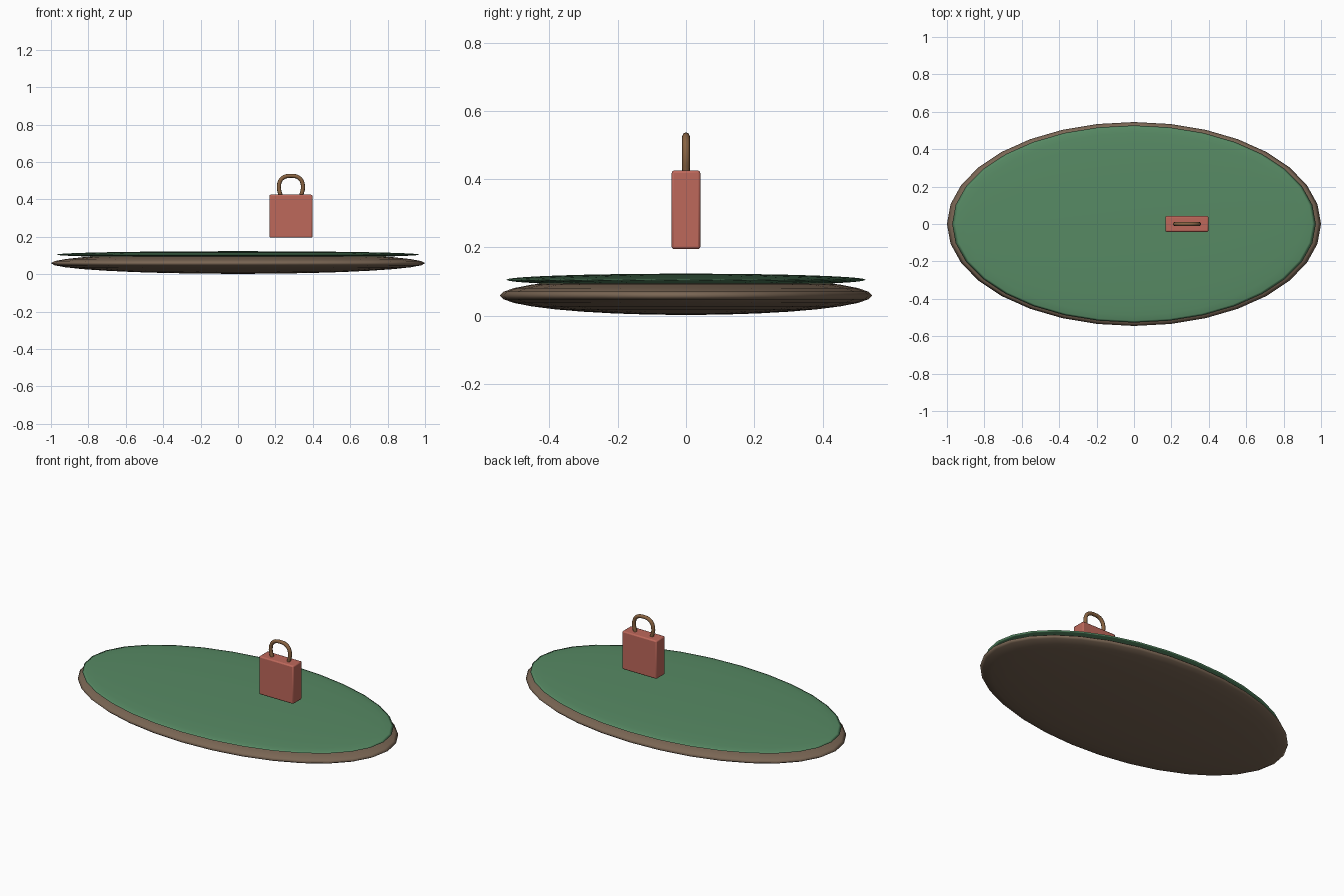
import bpy, math

if "Cube" in bpy.data.objects:
    bpy.data.objects.remove(bpy.data.objects["Cube"])


def material(name, rgb):
    """Flat material from an sRGB colour (0-255)."""
    m = bpy.data.materials.new(name)
    lin = [((c / 255 + 0.055) / 1.055) ** 2.4 for c in rgb]
    m.diffuse_color = (*lin, 1)
    m.use_nodes = True
    m.node_tree.nodes["Principled BSDF"].inputs["Base Color"].default_value = m.diffuse_color
    return m


EARTH = material("earth_brown", (122, 102, 84))
GRASS = material("grass_green", (87, 138, 100))
RED = material("brick_red", (190, 104, 91))
LEATHER = material("handle_brown", (138, 100, 66))


def disc(name, z, radii, mat):
    """Flattened smooth sphere."""
    bpy.ops.mesh.primitive_uv_sphere_add(segments=32, ring_count=16, location=(0, 0, z))
    ob = bpy.context.object
    ob.name = name
    ob.scale = radii
    bpy.ops.object.transform_apply(location=False, rotation=False, scale=True)
    bpy.ops.object.shade_smooth()
    ob.data.materials.append(mat)


# ground: brown base with a thin grass layer on top
disc("ground_base", 0.059, (1.0, 0.545, 0.057), EARTH)
disc("grass_layer", 0.105, (0.972, 0.527, 0.018), GRASS)

# bag body: softly bevelled box
BAG_X = 0.283
bpy.ops.mesh.primitive_cube_add(size=1, location=(BAG_X, 0, 0.31))
bag = bpy.context.object
bag.name = "bag_body"
bag.scale = (0.23, 0.084, 0.23)
bpy.ops.object.transform_apply(location=False, rotation=False, scale=True)
bag.data.materials.append(RED)
bevel = bag.modifiers.new("soft_edges", 'BEVEL')
bevel.width = 0.007
bevel.segments = 2
bpy.ops.object.shade_smooth_by_angle(angle=math.radians(30))

# bag handle: round tube along a horseshoe arch
half = [(0.054, 0.415), (0.064, 0.475), (0.046, 0.513)]
path = [(-x, z) for x, z in half] + [(0, 0.526)] + [(x, z) for x, z in reversed(half)]
curve = bpy.data.curves.new("bag_handle", 'CURVE')
curve.dimensions = '3D'
curve.bevel_depth = 0.011
curve.bevel_resolution = 2
curve.resolution_u = 5
curve.use_fill_caps = True
spline = curve.splines.new('BEZIER')
spline.bezier_points.add(len(path) - 1)
for p, (x, z) in zip(spline.bezier_points, path):
    p.co = (BAG_X + x, 0, z)
    p.handle_left_type = p.handle_right_type = 'AUTO'
curve.materials.append(LEATHER)
handle = bpy.data.objects.new("bag_handle", curve)
bpy.context.collection.objects.link(handle)
